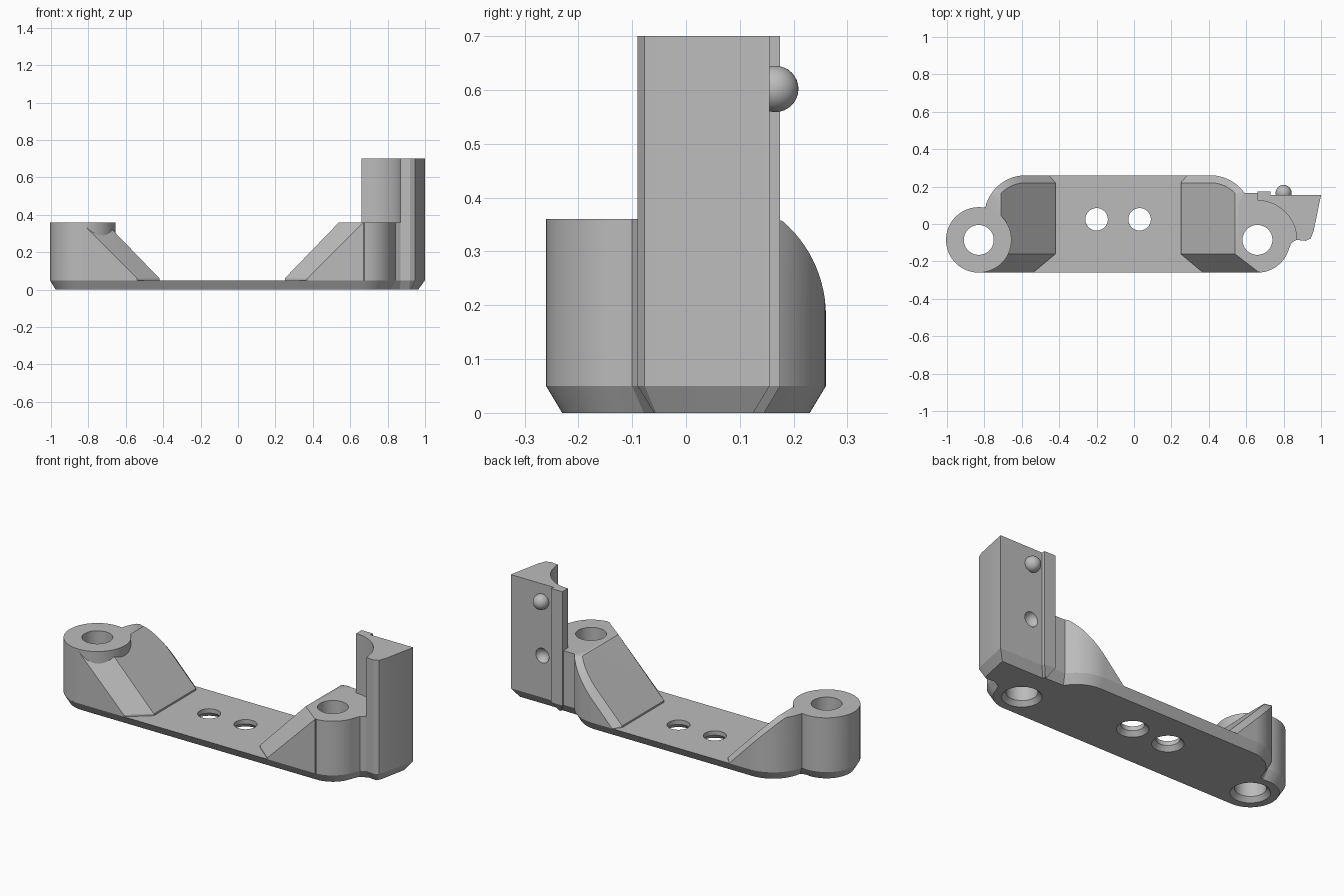
import bpy, bmesh
from math import sin, cos, radians

if "Cube" in bpy.data.objects:
    bpy.data.objects.remove(bpy.data.objects["Cube"])

grey = bpy.data.materials.new("plain grey")
grey.use_nodes = True
COLOUR = (0.5, 0.5, 0.5, 1)
grey.diffuse_color = COLOUR
grey.node_tree.nodes["Principled BSDF"].inputs["Base Color"].default_value = COLOUR

MID = -0.085                      # mirror line of the two bosses
BOSS_X, BOSS_Y, BOSS_R = 0.66, -0.085, 0.175
PLATE, DECK, TOP = 0.05, 0.36, 0.70


def mirror(x):
    return 2 * MID - x


def arc(cx, cy, r, a, b, n):
    angles = [radians(a + (b - a) * i / n) for i in range(n + 1)]
    return [(cx + r * cos(t), cy + r * sin(t)) for t in angles]


def inset(points, d):
    """Offset a counter-clockwise outline inward with mitred corners."""
    result = []
    for i, (x, y) in enumerate(points):
        px, py = points[i - 1]
        qx, qy = points[(i + 1) % len(points)]
        l1 = ((x - px) ** 2 + (y - py) ** 2) ** 0.5
        l2 = ((qx - x) ** 2 + (qy - y) ** 2) ** 0.5
        ax, ay = (py - y) / l1, (x - px) / l1
        bx, by = (y - qy) / l2, (qx - x) / l2
        k = d / (1 + ax * bx + ay * by)
        result.append((x + (ax + bx) * k, y + (ay + by) * k))
    return result


def finish(name, bm):
    bmesh.ops.recalc_face_normals(bm, faces=bm.faces)
    mesh = bpy.data.meshes.new(name)
    bm.to_mesh(mesh)
    bm.free()
    mesh.materials.append(grey)
    obj = bpy.data.objects.new(name, mesh)
    bpy.context.collection.objects.link(obj)
    return obj


def prism(name, top, z0, z1, bottom=None):
    bm = bmesh.new()
    lo = [bm.verts.new((x, y, z0)) for x, y in bottom or top]
    hi = [bm.verts.new((x, y, z1)) for x, y in top]
    for i in range(len(top)):
        bm.faces.new((lo[i - 1], lo[i], hi[i], hi[i - 1]))
    bm.faces.new(lo[::-1])
    bm.faces.new(hi)
    return finish(name, bm)


def ball(name, x, y, z, r):
    bm = bmesh.new()
    bmesh.ops.create_uvsphere(bm, u_segments=32, v_segments=16, radius=r)
    bmesh.ops.translate(bm, verts=bm.verts, vec=(x, y, z))
    return finish(name, bm)


def combine(target, other, operation):
    other.hide_render = True
    mod = target.modifiers.new(operation.lower(), "BOOLEAN")
    mod.operation = operation
    mod.solver = "EXACT"
    mod.object = other
    bpy.context.view_layer.objects.active = target
    bpy.ops.object.modifier_apply(modifier=mod.name)
    bpy.data.objects.remove(other)


def buttress(name, flip):
    """Sloped support with a flat front chamfer and a curved back chamfer."""
    def slope(x):
        return 0.06 + (-0.42 - x) * 1.034
    pts = [(-0.71, -0.16, DECK), (-0.42, -0.16, 0.06), (-0.42, -0.16, PLATE),
           (-0.54, -0.26, PLATE), (-0.54, -0.26, 0.06), (-0.84, -0.26, DECK),
           (-0.84, -0.26, PLATE), (-0.42, 0.22, 0.06), (-0.42, 0.22, PLATE),
           (-0.455, 0.26, PLATE)]
    outer = arc(-0.58, 0.04, 0.22, 90, 168, 20)
    inner = arc(-0.58, 0.04, 0.18, 90, 168, 20)
    for (ax, ay), (bx, by) in zip(outer, inner):
        pts += [(ax, ay, PLATE), (ax, ay, min(DECK, slope(ax) - 0.045)),
                (bx, by, min(DECK, slope(bx)))]
    bm = bmesh.new()
    for x, y, z in pts:
        bm.verts.new((mirror(x) if flip else x, y, z))
    hull = bmesh.ops.convex_hull(bm, input=bm.verts)
    loose = {v for v in hull["geom_interior"] if isinstance(v, bmesh.types.BMVert)}
    bmesh.ops.delete(bm, geom=list(loose), context="VERTS")
    bmesh.ops.dissolve_limit(bm, angle_limit=radians(0.5),
                             verts=bm.verts, edges=bm.edges)
    return finish(name, bm)


# Shared outline pieces
tower_side = [(0.87, -0.085), (0.92, -0.09), (0.945, -0.077), (0.96, -0.04),
              (1.0, 0.155), (0.73, 0.155), (0.73, 0.175), (0.66, 0.175)]
neck = [(0.842, -0.1)]
right_boss = arc(BOSS_X, BOSS_Y, BOSS_R, -90, -15, 14)
left_boss = arc(mirror(BOSS_X), BOSS_Y, BOSS_R, 80, 270, 32)
back_right = arc(mirror(-0.58), 0.04, 0.22, 35, 90, 14)
back_left = arc(-0.58, 0.04, 0.22, 90, 167, 18)

# Base plate with a chamfered underside
outline = (right_boss + neck + tower_side + [(0.66, 0.165)] + back_right
           + back_left + left_boss)
body = prism("bracket_body", outline, 0, PLATE, inset(outline, 0.03))

# Bosses, buttresses and tower
right_end = (right_boss[1:] + neck + tower_side + [(0.66, 0.165), back_right[0],
             (0.56, 0.1), (0.56, -0.16)])
tower = arc(BOSS_X, BOSS_Y, 0.21, 90, 0, 20)[:-1] + tower_side
parts = [
    buttress("left_buttress", False),
    buttress("right_buttress", True),
    prism("left_boss", arc(mirror(BOSS_X), BOSS_Y, BOSS_R, 80, 434, 60), PLATE, DECK),
    prism("right_end", right_end, PLATE, DECK),
    prism("tower", tower, DECK, TOP),
]
for part in parts:
    combine(body, part, "UNION")

# Through holes, countersunk from below
for x, y, r in ((BOSS_X, BOSS_Y, 0.08), (mirror(BOSS_X), BOSS_Y, 0.08),
                (-0.2, 0.025, 0.06), (0.03, 0.025, 0.06)):
    def ring(radius):
        return arc(x, y, radius, 0, 352.5, 47)
    combine(body, prism("hole_cutter", ring(r), -0.1, 0.5), "DIFFERENCE")
    combine(body, prism("countersink_cutter", ring(r), -0.01, 0.025, ring(r + 0.03)),
            "DIFFERENCE")

# Locating dimple and ball on the back of the tower
combine(body, ball("dimple_cutter", 0.80, 0.165, 0.29, 0.043), "DIFFERENCE")
stud = ball("locating_ball", 0.80, 0.166, 0.602, 0.043)

for obj in (body, stud):
    bpy.ops.object.select_all(action="DESELECT")
    obj.select_set(True)
    bpy.context.view_layer.objects.active = obj
    bpy.ops.object.shade_smooth_by_angle(angle=radians(25))
